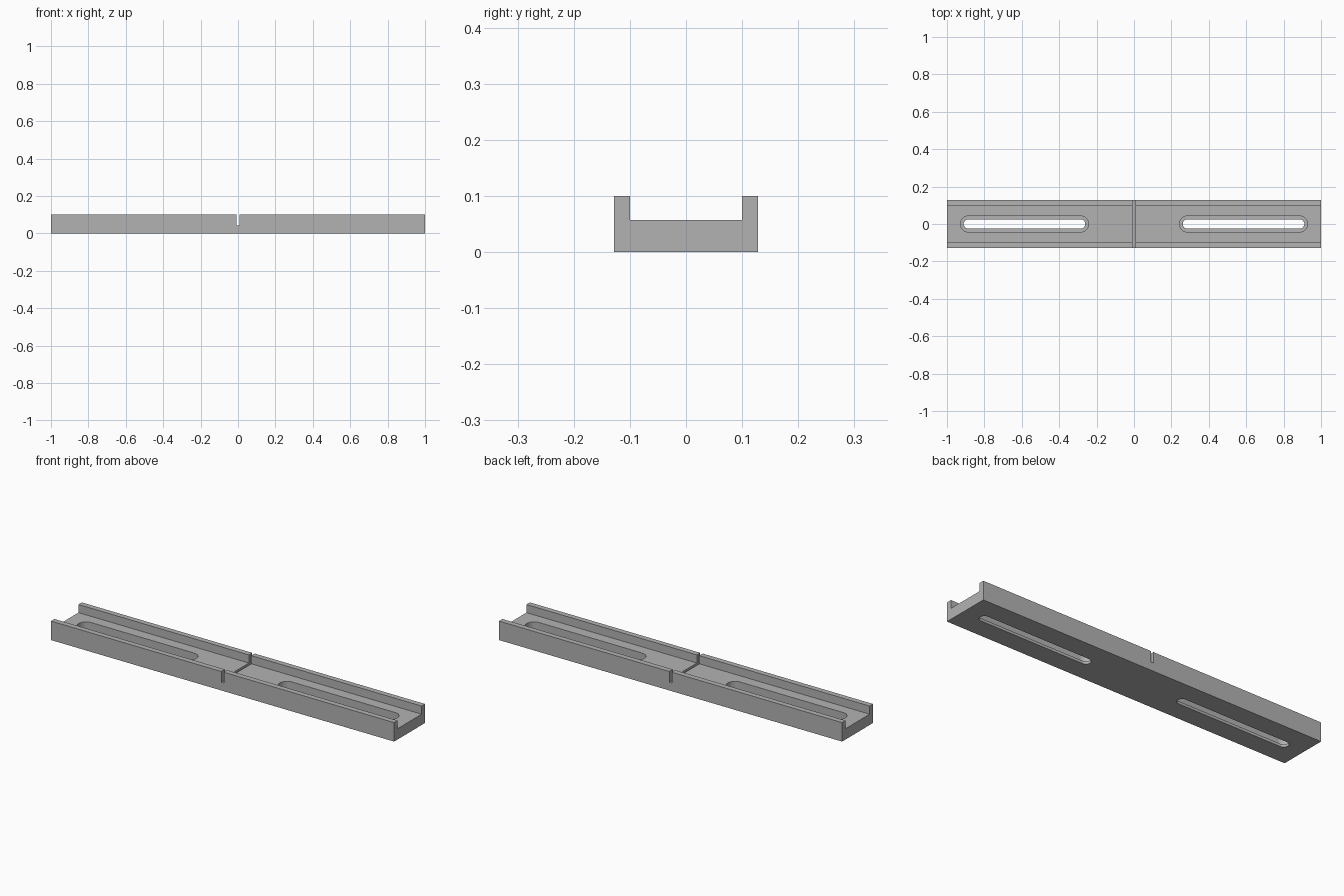
import bpy, bmesh, math

cube = bpy.data.objects.get("Cube")
if cube:
    bpy.data.objects.remove(cube, do_unlink=True)

MM = 1 / 70  # the rail is 140 units of this size long

grey = bpy.data.materials.new("plain_grey")
grey.use_nodes = True
colour = (0.45, 0.45, 0.45, 1)
grey.diffuse_color = colour
grey.node_tree.nodes["Principled BSDF"].inputs["Base Color"].default_value = colour


def prism(name, outline, offset):
    """Extrude a closed outline along an offset into a solid object."""
    bm = bmesh.new()
    face = bm.faces.new([bm.verts.new([c * MM for c in p]) for p in outline])
    made = bmesh.ops.extrude_face_region(bm, geom=[face])["geom"]
    verts = [v for v in made if isinstance(v, bmesh.types.BMVert)]
    bmesh.ops.translate(bm, verts=verts, vec=[c * MM for c in offset])
    bmesh.ops.recalc_face_normals(bm, faces=bm.faces)
    mesh = bpy.data.meshes.new(name)
    bm.to_mesh(mesh)
    bm.free()
    mesh.materials.append(grey)
    obj = bpy.data.objects.new(name, mesh)
    bpy.context.collection.objects.link(obj)
    return obj


def slot(name, x0, x1, radius, z0, z1, steps=16):
    """Round-ended slot cutter between two arc centres."""
    outline = []
    for centre, start in ((x1, -math.pi / 2), (x0, math.pi / 2)):
        for i in range(steps + 1):
            a = start + math.pi * i / steps
            outline.append((centre + radius * math.cos(a), radius * math.sin(a), z0))
    return prism(name, outline, (0, 0, z1 - z0))


# Channel rail: U profile swept along x
half = [(9, 0), (9, 7), (7, 7), (7, 4)]
profile = half + [(-y, z) for y, z in reversed(half)]
rail = prism("channel_rail", [(-70, y, z) for y, z in profile], (140, 0, 0))

# Cutters: centre groove, stepped slots on both sides
cutters = [prism("groove_cutter",
                 [(-0.5, -10, 3), (0.5, -10, 3), (0.5, -10, 8), (-0.5, -10, 8)],
                 (0, 20, 0))]
for side, (x0, x1) in {"left": (20, 62), "right": (-62, -20)}.items():
    cutters.append(slot(side + "_recess_cutter", x0, x1, 3, 1, 6))
    cutters.append(slot(side + "_slot_cutter", x0, x1, 1.75, -1, 5))

bpy.ops.object.select_all(action="DESELECT")
bpy.context.view_layer.objects.active = rail
rail.select_set(True)
for cutter in cutters:
    cutter.hide_render = True
    mod = rail.modifiers.new(cutter.name, "BOOLEAN")
    mod.operation = "DIFFERENCE"
    mod.solver = "EXACT"
    mod.object = cutter
    bpy.ops.object.modifier_apply(modifier=mod.name)
    bpy.data.objects.remove(cutter, do_unlink=True)

bpy.ops.object.shade_smooth_by_angle(angle=math.radians(30))
